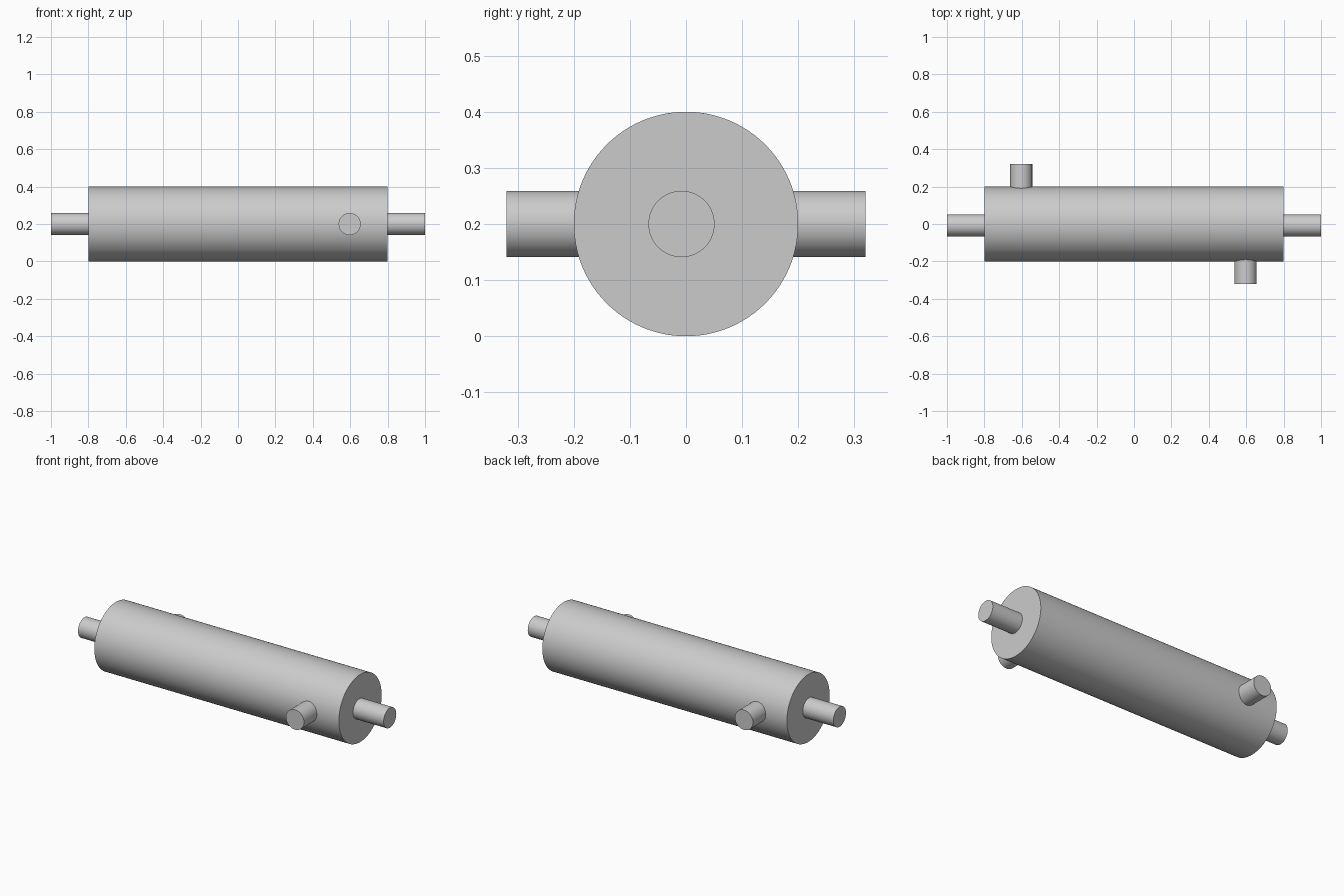
import bpy
import math
from mathutils import Vector

cube = bpy.data.objects.get("Cube")
if cube:
    bpy.data.objects.remove(cube, do_unlink=True)

grey = bpy.data.materials.new("plain grey")
grey.use_nodes = True
colour = (0.6, 0.6, 0.6, 1)
grey.diffuse_color = colour
grey.node_tree.nodes["Principled BSDF"].inputs["Base Color"].default_value = colour


def tube(name, start, end, radius, sides=64):
    """Closed cylinder running from start to end."""
    start, end = Vector(start), Vector(end)
    axis = end - start
    bpy.ops.mesh.primitive_cylinder_add(
        vertices=sides, radius=radius, depth=axis.length,
        location=(start + end) / 2,
        rotation=axis.to_track_quat("Z", "Y").to_euler())
    obj = bpy.context.object
    obj.name = name
    obj.data.materials.append(grey)
    bpy.ops.object.shade_smooth_by_angle(angle=math.radians(30))
    return obj


HALF_LENGTH, SHELL_R, PIPE_R, AXIS_Z = 0.8, 0.2, 0.059, 0.2
PIPE_Y = -0.008   # end pipes sit slightly off the shell axis
PORT_X = 0.6

# Main shell
tube("shell", (-HALF_LENGTH, 0, AXIS_Z), (HALF_LENGTH, 0, AXIS_Z), SHELL_R, 96)

# End pipes, and side ports at diagonally opposite corners
for side, s in (("left", 1), ("right", -1)):
    tube(side + "_end_pipe", (s * (HALF_LENGTH - 0.02), PIPE_Y, AXIS_Z),
         (s, PIPE_Y, AXIS_Z), PIPE_R)
    port = "front_port" if s > 0 else "back_port"
    x = s * PORT_X - 0.003
    tube(port, (x, -s * 0.16, AXIS_Z), (x, -s * 0.32, AXIS_Z), PIPE_R)
